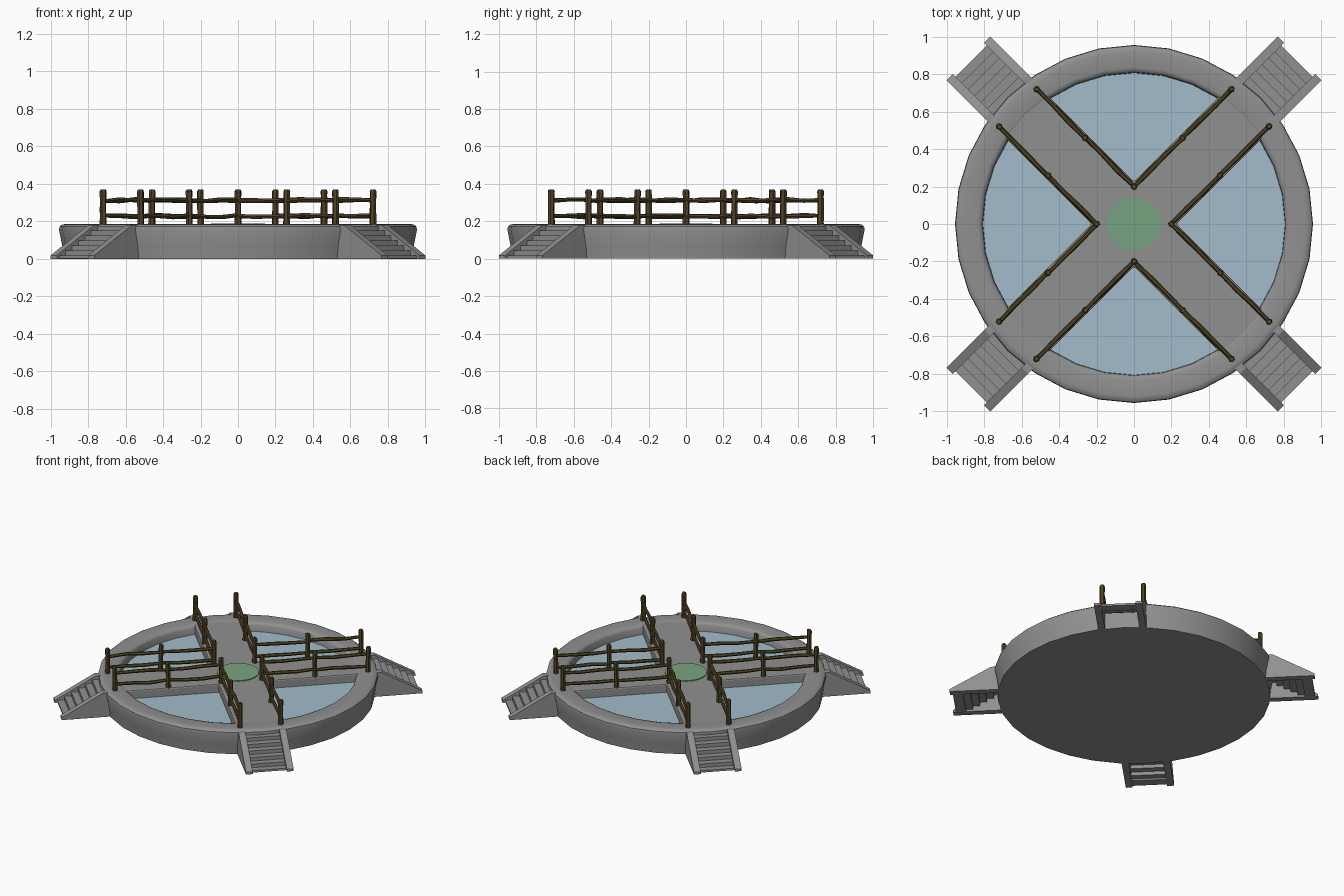
import bpy, bmesh, math, random
from mathutils import Vector, Matrix

if "Cube" in bpy.data.objects:
    bpy.data.objects.remove(bpy.data.objects["Cube"])

random.seed(4)


def material(name, rgb):
    m = bpy.data.materials.new(name)
    m.diffuse_color = (*rgb, 1)
    m.use_nodes = True
    m.node_tree.nodes["Principled BSDF"].inputs["Base Color"].default_value = m.diffuse_color
    return m


STONE = material("grey stone", (0.28, 0.28, 0.28))
WATER = material("pale blue water", (0.36, 0.50, 0.60))
GREEN = material("soft green", (0.19, 0.37, 0.22))
WOOD = material("dark brown wood", (0.085, 0.058, 0.018))


def finish(bm, name, mat, smooth=None, bevel=0):
    bmesh.ops.recalc_face_normals(bm, faces=bm.faces)
    me = bpy.data.meshes.new(name)
    bm.to_mesh(me)
    bm.free()
    me.materials.append(mat)
    ob = bpy.data.objects.new(name, me)
    bpy.context.collection.objects.link(ob)
    if bevel:
        mod = ob.modifiers.new("bevel", 'BEVEL')
        mod.width, mod.segments = bevel, 2
    if smooth:
        bpy.context.view_layer.objects.active = ob
        ob.select_set(True)
        bpy.ops.object.shade_smooth_by_angle(angle=math.radians(smooth))
        ob.select_set(False)
    return ob


def lathe(name, profile, mat, sides=32, smooth=None):
    bm = bmesh.new()
    vs = [bm.verts.new((r, 0, z)) for r, z in profile]
    es = [bm.edges.new(p) for p in zip(vs, vs[1:])]
    bmesh.ops.spin(bm, geom=vs + es, cent=(0, 0, 0), axis=(0, 0, 1),
                   angle=math.tau, steps=sides, use_duplicate=False)
    bmesh.ops.remove_doubles(bm, verts=bm.verts, dist=1e-4)
    return finish(bm, name, mat, smooth)


def prism(bm, outline, v0, v1, rot):
    """Extrude a (u, z) outline sideways from v0 to v1, then rotate about z."""
    a = [bm.verts.new(rot @ Vector((u, v0, z))) for u, z in outline]
    b = [bm.verts.new(rot @ Vector((u, v1, z))) for u, z in outline]
    n = len(outline)
    bm.faces.new(a)
    bm.faces.new(b[::-1])
    for i in range(n):
        j = (i + 1) % n
        bm.faces.new((a[i], a[j], b[j], b[i]))


def rect(u0, u1, z0, z1):
    return [(u0, z0), (u1, z0), (u1, z1), (u0, z1)]


def tube(bm, pts, radii, sides=6):
    """Many-sided rod through a few points."""
    axis = (pts[-1] - pts[0]).normalized()
    q = axis.to_track_quat('Z', 'Y')
    rings = []
    for p, r in zip(pts, radii):
        rings.append([bm.verts.new(p + q @ Vector((r * math.cos(math.tau * k / sides),
                                                   r * math.sin(math.tau * k / sides), 0)))
                      for k in range(sides)])
    for a, b in zip(rings, rings[1:]):
        for k in range(sides):
            j = (k + 1) % sides
            bm.faces.new((a[k], a[j], b[j], b[k]))
    bm.faces.new(rings[0][::-1])
    bm.faces.new(rings[-1])


# Basin with rounded rim
lathe("basin", [(0, 0), (0.93, 0), (0.938, 0.07), (0.955, 0.155), (0.952, 0.172), (0.938, 0.183),
                (0.92, 0.185), (0.835, 0.185), (0.818, 0.18), (0.808, 0.165), (0.805, 0.10),
                (0, 0.10)], STONE, smooth=40)

# Water surface and centre plate
lathe("water", [(0, 0.105), (0.815, 0.105), (0.815, 0.12), (0, 0.12)], WATER)
lathe("centre_plate", [(0, 0.178), (0.143, 0.178), (0.143, 0.188), (0, 0.188)], GREEN)

# Crossing walkways as one plus-shaped slab
bm = bmesh.new()
w, L = 0.16, 0.86
outline = [(L, -w), (L, w), (w, w), (w, L), (-w, L), (-w, w),
           (-L, w), (-L, -w), (-w, -w), (-w, -L), (w, -L), (w, -w)]
turn = Matrix.Rotation(math.pi / 4, 3, 'Z')
base = bm.faces.new([bm.verts.new(turn @ Vector((x, y, 0.09))) for x, y in outline])
top = bmesh.ops.extrude_face_region(bm, geom=[base])
bmesh.ops.translate(bm, vec=(0, 0, 0.092),
                    verts=[g for g in top["geom"] if isinstance(g, bmesh.types.BMVert)])
finish(bm, "cross_walkway", STONE, bevel=0.01)

sides_bm, steps_bm, posts_bm, rails_bm = (bmesh.new() for _ in range(4))
for k in range(4):
    rot = Matrix.Rotation(math.pi / 4 + k * math.pi / 2, 3, 'Z')
    # Stair side walls and treads
    for s in (-1, 1):
        prism(sides_bm, [(0.9, 0), (1.249, 0), (1.249, 0.018), (0.965, 0.18), (0.9, 0.18)],
              s * 0.118, s * 0.165, rot)
    for i in range(6):
        z = 0.152 - 0.027 * i
        prism(steps_bm, rect(0.92 + 0.048 * i, 0.99 + 0.048 * i, max(0.002, z - 0.03), z),
              -0.125, 0.125, rot)
    # Fence posts and slightly crooked rails on both sides of the arm
    for s in (-1, 1):
        v = s * 0.141
        stops = (0.141, 0.509, 0.877)
        for n, u in enumerate(stops):
            if n == 0 and s < 0:
                continue        # corner post is shared with the next arm
            pts = [rot @ Vector((u + random.uniform(-.003, .003), v, z))
                   for z in (0.15, 0.27, 0.36, 0.37)]
            tube(posts_bm, pts, (0.019, 0.017, 0.018, 0.013))
        for u0, u1 in zip(stops, stops[1:]):
            for z in (0.228, 0.312):
                pts = [rot @ Vector((u0 + (u1 - u0) * t, v + random.uniform(-.003, .003),
                                     z + random.uniform(-.006, .006)))
                       for t in (0, 0.33, 0.67, 1)]
                tube(rails_bm, pts, (0.011, 0.013, 0.012, 0.011))

finish(sides_bm, "stair_side_walls", STONE)
finish(steps_bm, "stair_treads", STONE)
finish(posts_bm, "fence_posts", WOOD)
finish(rails_bm, "fence_rails", WOOD)
